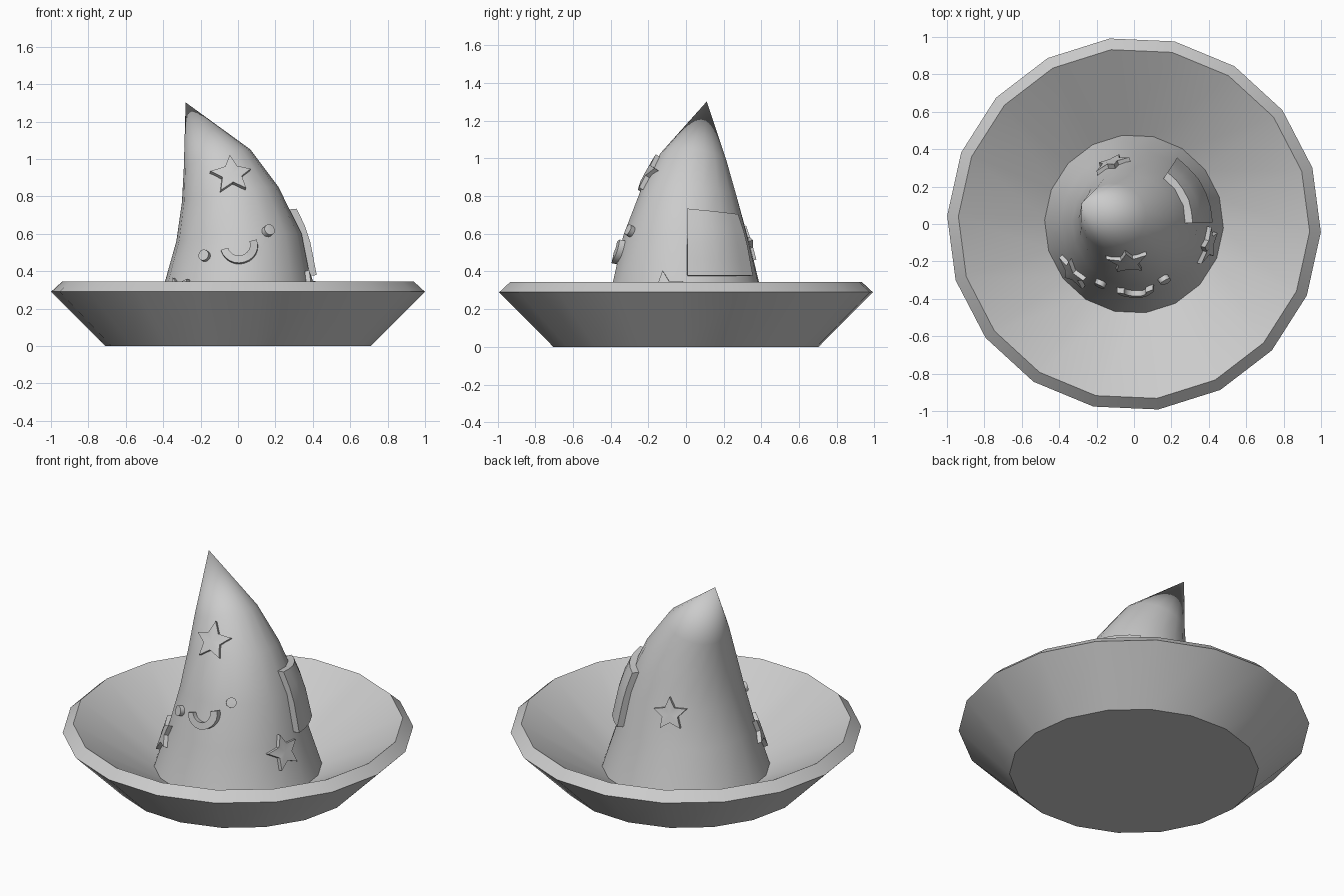
import bpy, bmesh
from math import sin, cos, pi, radians
from mathutils import Vector
from mathutils.bvhtree import BVHTree

if "Cube" in bpy.data.objects:
    bpy.data.objects.remove(bpy.data.objects["Cube"])

SIDES, TURN = 18, radians(-2.5)


def finish(name, bm, angle=30):
    bmesh.ops.recalc_face_normals(bm, faces=bm.faces)
    me = bpy.data.meshes.new(name)
    bm.to_mesh(me)
    bm.free()
    ob = bpy.data.objects.new(name, me)
    bpy.context.collection.objects.link(ob)
    bpy.ops.object.select_all(action='DESELECT')
    ob.select_set(True)
    bpy.context.view_layer.objects.active = ob
    bpy.ops.object.shade_smooth_by_angle(angle=radians(angle))
    return ob


def loft(bm, rings):
    """Rings: (cx, cy, z, radius, tilt_x, tilt_y)."""
    loops = []
    for cx, cy, z, r, tx, ty in rings:
        loops.append([])
        for i in range(SIDES):
            a = TURN + i * 2 * pi / SIDES
            loops[-1].append(bm.verts.new((cx + r * cos(a), cy + r * sin(a),
                                           z + tx * cos(a) + ty * sin(a))))
    for lo, hi in zip(loops, loops[1:]):
        for i in range(SIDES):
            j = (i + 1) % SIDES
            bm.faces.new((lo[i], lo[j], hi[j], hi[i]))
    return loops


# Brim: shallow flared dish with a thick rim
bm = bmesh.new()
loops = loft(bm, [(0, 0, z, r, 0, 0) for r, z in
                  ((.71, 0), (1, .29), (.94, .345), (.47, .065))])
bm.faces.new(loops[0])
finish("brim", bm)

# Crown: bent cone leaning to a point
bm = bmesh.new()
loops = loft(bm, [(0, 0, .065, .48, 0, 0), (0, 0, .34, .392, 0, 0),
                  (.005, 0, .58, .335, .02, -.01),
                  (-.042, .015, .81, .258, .04, -.015),
                  (-.112, .04, 1.0, .178, .05, -.02)])
tip = bm.verts.new((-.28, .11, 1.302))
for i in range(SIDES):
    bm.faces.new((loops[-1][i], loops[-1][(i + 1) % SIDES], tip))
bmesh.ops.recalc_face_normals(bm, faces=bm.faces)
tree = BVHTree.FromBMesh(bm)
finish("crown", bm, 60)


def plate(name, pts, faces, mapper, thick):
    """Raised plate following the crown surface."""
    bm = bmesh.new()
    hits = [mapper(u, v) for u, v in pts]
    top = [bm.verts.new(p + n * thick) for p, n in hits]
    for f in faces:
        bm.faces.new([top[i] for i in f])
    low = {top[i]: p - n * .01 for i, (p, n) in enumerate(hits)}
    for e in [e for e in bm.edges if e.is_boundary]:
        a, b = e.verts
        for v in (a, b):
            if not isinstance(low[v], bmesh.types.BMVert):
                low[v] = bm.verts.new(low[v])
        bm.faces.new((a, b, low[b], low[a]))
    return finish(name, bm)


def tangent(start, direction, spin=0):
    """Flat frame touching the crown where the ray lands."""
    d = Vector(direction).normalized()
    o, n, *_ = tree.ray_cast(Vector(start), d)
    right = Vector((0, 0, 1)).cross(n).normalized()
    up = n.cross(right)

    def mapper(u, v):
        c, s = cos(spin), sin(spin)
        q = o + right * (u * c - v * s) + up * (u * s + v * c)
        hit = tree.ray_cast(q + n * .3, -n)[0]
        return (hit or q), n
    return mapper


def around(deg, z):
    a = radians(deg)
    return (2 * cos(a), 2 * sin(a), z), (-cos(a), -sin(a), 0)


def front(x, z):
    return (x, -2, z), (0, 1, 0)


# Stars scattered on the crown
def star(name, place, spin, size):
    pts = [(0, 0)]
    for i in range(10):
        r = size if i % 2 == 0 else size * .48
        a = pi / 2 + i * pi / 5
        pts.append((r * cos(a), r * sin(a)))
    faces = [(0, i + 1, (i + 1) % 10 + 1) for i in range(10)]
    plate(name, pts, faces, tangent(*place, radians(spin)), .025)


star("front_star", front(-.036, .912), 0, .113)
star("left_star", around(218, .275), 30, .108)
star("right_star", around(-16, .295), 8, .108)
star("back_star", around(110, .54), 5, .1)

# Eyes
disc = [(0, 0)] + [(.03 * cos(i * pi / 8), .03 * sin(i * pi / 8)) for i in range(16)]
fan = [(0, i + 1, (i + 1) % 16 + 1) for i in range(16)]
for name, x, z in (("left_eye", -.175, .48), ("right_eye", .157, .612)):
    plate(name, disc, fan, tangent(*front(x, z)), .028)

# Smile: curved band, slightly tilted
n = 12
pts = []
for i in range(n + 1):
    a = radians(196 + 183 * i / n)
    pts += [(.1 * cos(a), .1 * sin(a)), (.06 * cos(a), .06 * sin(a))]
plate("smile", pts, [(2 * i, 2 * i + 2, 2 * i + 3, 2 * i + 1) for i in range(n)],
      tangent(*front(.006, .535)), .03)


# Patch wrapped around the right side
def wrap(u, v):
    start, d = around(1 + 56 * u, .375 + (.355 - .03 * u) * v)
    hit = tree.ray_cast(Vector(start), Vector(d))[0]
    return hit, (-Vector(d) + Vector((0, 0, .1))).normalized()


nu, nv = 5, 4
pts = [(i / nu, j / nv) for j in range(nv + 1) for i in range(nu + 1)]
quads = []
for j in range(nv):
    for i in range(nu):
        k = j * (nu + 1) + i
        quads.append((k, k + 1, k + nu + 2, k + nu + 1))
plate("patch", pts, quads, wrap, .04)
